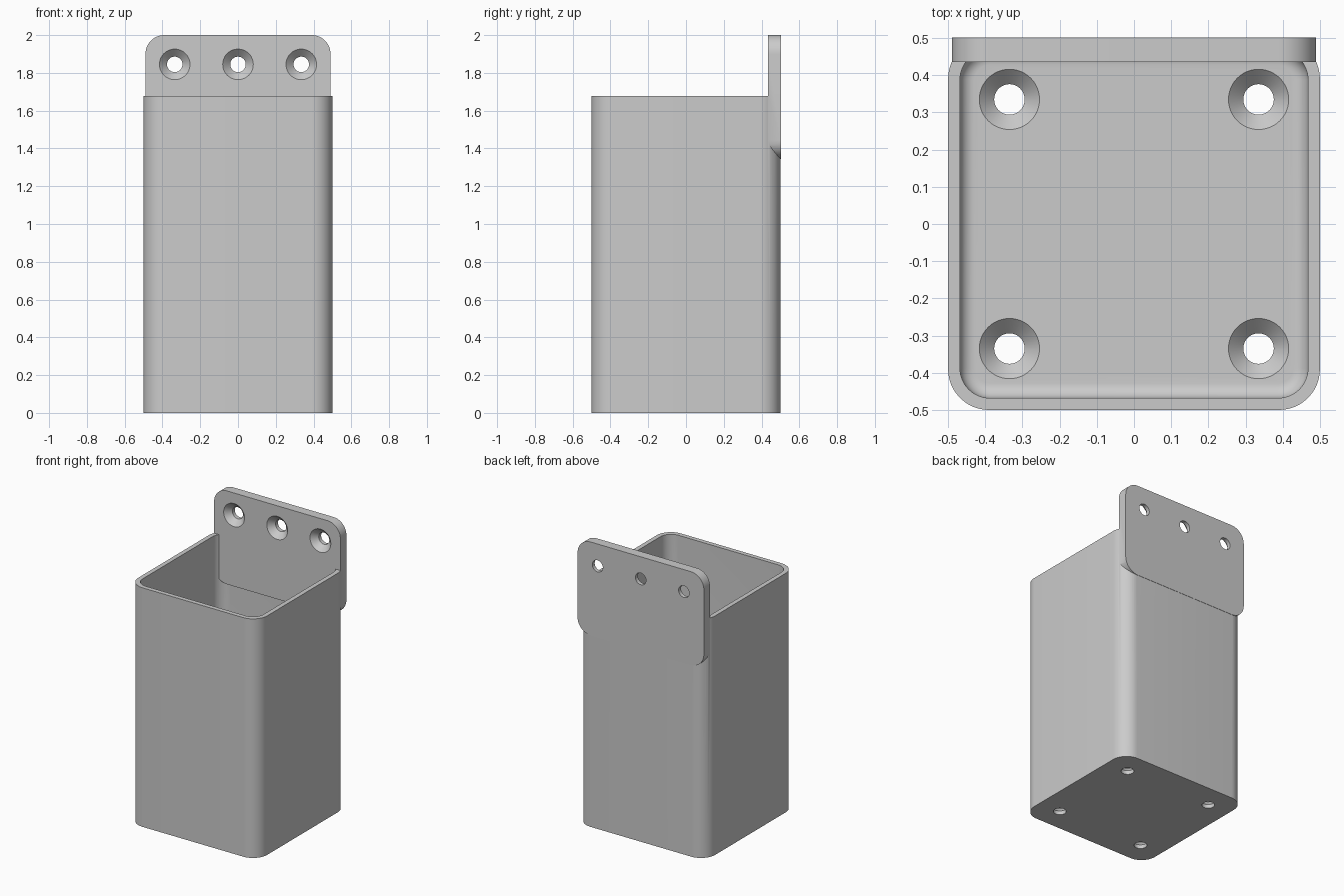
import bpy, bmesh
from math import sin, cos, pi, radians
from mathutils import Matrix, Vector

cube = bpy.data.objects.get("Cube")
if cube:
    bpy.data.objects.remove(cube)

grey = bpy.data.materials.new("plain grey")
grey.use_nodes = True
colour = (0.6, 0.6, 0.6, 1)
grey.diffuse_color = colour
grey.node_tree.nodes["Principled BSDF"].inputs["Base Color"].default_value = colour

WALL, FLOOR, RIM = 0.032, 0.067, 1.677
STEPS = 12


def rounded_rect(hx, hy, r):
    """Outline of a rectangle with rounded corners, counterclockwise."""
    pts = []
    for k, (sx, sy) in enumerate([(1, 1), (-1, 1), (-1, -1), (1, -1)]):
        for i in range(STEPS + 1):
            a = (k + i / STEPS) * pi / 2
            pts.append((sx * (hx - r) + r * cos(a), sy * (hy - r) + r * sin(a)))
    return pts


def circle(r, n=48):
    return [(r * cos(2 * pi * i / n), r * sin(2 * pi * i / n)) for i in range(n)]


def loft(bm, sections, matrix=Matrix()):
    """Closed skin through (outline, height) sections, capped at both ends."""
    rings = [[bm.verts.new(matrix @ Vector((x, y, z))) for x, y in outline]
             for outline, z in sections]
    for a, b in zip(rings, rings[1:]):
        for i in range(len(a)):
            j = (i + 1) % len(a)
            bm.faces.new((a[i], a[j], b[j], b[i]))
    bm.faces.new(rings[0][::-1])
    bm.faces.new(rings[-1])


def finish(bm, name):
    bmesh.ops.recalc_face_normals(bm, faces=bm.faces)
    mesh = bpy.data.meshes.new(name)
    bm.to_mesh(mesh)
    bm.free()
    mesh.materials.append(grey)
    ob = bpy.data.objects.new(name, mesh)
    bpy.context.collection.objects.link(ob)
    return ob


def combine(target, tool, operation):
    """Apply a boolean and remove the tool."""
    mod = target.modifiers.new(operation, 'BOOLEAN')
    mod.operation, mod.object, mod.solver = operation, tool, 'EXACT'
    bpy.context.view_layer.objects.active = target
    bpy.ops.object.modifier_apply(modifier=mod.name)
    bpy.data.objects.remove(tool)


# Open box: outer skin, rim, inner wall and a fillet into the floor
bm = bmesh.new()
inner, inner_r, fillet = 0.5 - WALL, 0.08, 0.04
sections = [(rounded_rect(0.5, 0.5, 0.11), 0),
            (rounded_rect(0.5, 0.5, 0.11), RIM),
            (rounded_rect(inner, inner, inner_r), RIM)]
for i in range(9):
    a = i / 8 * pi / 2
    inset = fillet * (1 - cos(a))
    sections.append((rounded_rect(inner - inset, inner - inset, inner_r - inset),
                     FLOOR + fillet * (1 - sin(a))))
loft(bm, sections)
holder = finish(bm, "open_box")

# Upright mounting plate at the back
bottom, top, front, back = 1.345, 2.0, 0.435, 0.502
bm = bmesh.new()
upright = Matrix.Translation((0, back, (top + bottom) / 2)) @ Matrix.Rotation(pi / 2, 4, 'X')
outline = rounded_rect(0.49, (top - bottom) / 2, 0.1)
loft(bm, [(outline, 0), (outline, back - front)], upright)
combine(holder, finish(bm, "mounting_plate"), 'UNION')

# Countersunk screw holes through the plate and the floor
bm = bmesh.new()
places = [Matrix.Translation((x, front, 1.845)) @ Matrix.Rotation(pi / 2, 4, 'X')
          for x in (-0.335, 0, 0.335)]
places += [Matrix.Translation((x, y, FLOOR))
           for x in (-0.335, 0.335) for y in (-0.335, 0.335)]
for place in places:
    loft(bm, [(circle(0.041), -0.1), (circle(0.041), -0.04),
              (circle(0.081), 0), (circle(0.081), 0.02)], place)
combine(holder, finish(bm, "screw_holes"), 'DIFFERENCE')

# Smooth the rounded corners, keep the edges crisp
holder.name = "wall_mounted_holder"
bpy.ops.object.select_all(action='DESELECT')
holder.select_set(True)
bpy.context.view_layer.objects.active = holder
bpy.ops.object.shade_smooth_by_angle(angle=radians(30))
